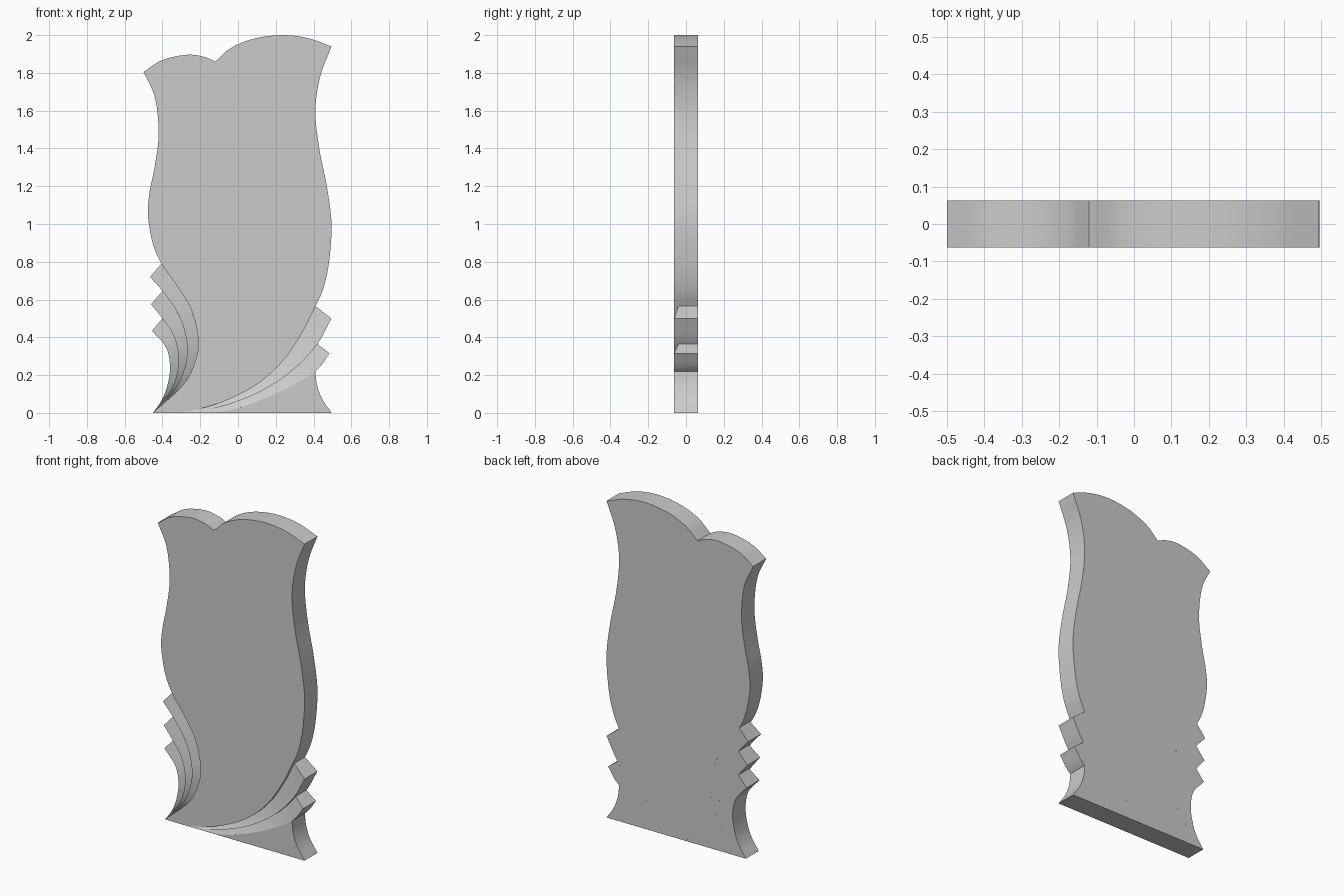
import bpy, bmesh
from mathutils import Vector

if "Cube" in bpy.data.objects:
    bpy.data.objects.remove(bpy.data.objects["Cube"])

FRONT, BACK, RECESS = -0.0625, 0.0625, 0.022
SEG = 8


def spline(pts, seg=SEG):
    """Catmull-Rom curve through the points."""
    p = [Vector(q) for q in pts]
    p = [2 * p[0] - p[1]] + p + [2 * p[-1] - p[-2]]
    out = []
    for i in range(1, len(p) - 2):
        a, b, c, d = p[i - 1:i + 3]
        for k in range(seg):
            t = k / seg
            out.append(0.5 * (2 * b + (c - a) * t + (2 * a - 5 * b + 4 * c - d) * t * t
                              + (3 * b - a - 3 * c + d) * t ** 3))
    return out + [p[-2]]


def resample(pts, n):
    """Evenly spaced points along a polyline."""
    d = [0.0]
    for a, b in zip(pts, pts[1:]):
        d.append(d[-1] + (b - a).length)
    out, j = [], 0
    for i in range(n):
        s = d[-1] * i / (n - 1)
        while j < len(pts) - 2 and d[j + 1] < s:
            j += 1
        out.append(pts[j].lerp(pts[j + 1], (s - d[j]) / (d[j + 1] - d[j])))
    return out


def finish(name, bm):
    bmesh.ops.remove_doubles(bm, verts=bm.verts, dist=1e-5)
    bmesh.ops.recalc_face_normals(bm, faces=bm.faces)
    me = bpy.data.meshes.new(name)
    bm.to_mesh(me)
    bm.free()
    ob = bpy.data.objects.new(name, me)
    bpy.context.collection.objects.link(ob)
    bpy.ops.object.select_all(action='DESELECT')
    ob.select_set(True)
    bpy.context.view_layer.objects.active = ob
    bpy.ops.object.shade_smooth_by_angle(angle=0.5)


def plate(name, outline):
    """Flat slab from a closed outline."""
    pts = [p for i, p in enumerate(outline) if (p - outline[i - 1]).length > 1e-5]
    bm = bmesh.new()
    f = bm.faces.new([bm.verts.new((p.x, FRONT, p.y)) for p in pts])
    ext = bmesh.ops.extrude_face_region(bm, geom=[f], use_keep_orig=True)
    vs = [g for g in ext['geom'] if isinstance(g, bmesh.types.BMVert)]
    bmesh.ops.translate(bm, verts=vs, vec=(0, BACK - FRONT, 0))
    finish(name, bm)


def leaf(name, inner, outer, n=40):
    """Slab whose front slopes from a recessed inner edge to a flush outer edge."""
    bm = bmesh.new()
    rows = []
    for i, (a, b) in enumerate(zip(resample(inner, n), resample(outer, n))):
        r = RECESS * (1 - (i / (n - 1)) ** 4)
        rows.append([bm.verts.new(v) for v in (
            (a.x, FRONT + r, a.y), (b.x, FRONT, b.y), (b.x, BACK, b.y), (a.x, BACK, a.y))])
    for p, q in zip(rows, rows[1:]):
        for k in range(4):
            m = (k + 1) % 4
            bm.faces.new((p[k], p[m], q[m], q[k]))
    bm.faces.new(rows[0])
    bm.faces.new(rows[-1])
    finish(name, bm)


# Main panel edges
top_left = spline([(-.5, 1.805), (-.4, 1.868), (-.27, 1.896), (-.18, 1.885), (-.12, 1.86)])
top_right = spline([(-.12, 1.86), (-.04, 1.93), (.08, 1.98), (.23, 2), (.37, 1.984), (.495, 1.94)])
right_side = spline([(.495, 1.94), (.435, 1.78), (.41, 1.6), (.43, 1.4), (.47, 1.2), (.495, 1),
                     (.482, .8), (.452, .66), (.41, .565), (.345, .435), (.25, .29), (.12, .165),
                     (-.03, .08), (-.17, .03), (-.31, 0)])
left_side = spline([(-.45, 0), (-.29, .15), (-.228, .27), (-.21, .38), (-.245, .54), (-.325, .675),
                    (-.405, .79), (-.452, .9), (-.477, 1.05), (-.468, 1.17), (-.44, 1.31),
                    (-.42, 1.48), (-.44, 1.67), (-.5, 1.805)])
plate("main_panel", top_left + top_right + right_side + left_side)

# Left leaves, each curve runs from leaf tip through the notch to the base
left = [left_side[:6 * SEG + 1][::-1]]
for pts in ([(-.465, .72), (-.4, .645), (-.32, .53), (-.275, .4), (-.273, .28), (-.325, .14), (-.45, 0)],
            [(-.46, .575), (-.4, .5), (-.337, .4), (-.315, .27), (-.35, .13), (-.45, 0)],
            [(-.455, .435), (-.38, .345), (-.36, .24), (-.375, .14), (-.405, .065), (-.45, 0)]):
    outer = spline(pts)
    leaf("left_leaf_%d" % len(left), left[-1], outer)
    left.append(outer[SEG:])

# Right leaves
right = [right_side[8 * SEG:]]
for pts in ([(.495, .5), (.42, .365), (.3, .235), (.15, .13), (-.02, .055), (-.22, 0)],
            [(.485, .315), (.41, .22), (.25, .125), (.1, .06), (-.02, .02), (-.13, 0)]):
    outer = spline(pts)
    leaf("right_leaf_%d" % len(right), right[-1], outer)
    right.append(outer[SEG:])

# Flat base corner under the right leaves
corner = spline([(.495, 0), (.445, .075), (.418, .15), (.41, .22)])
plate("base_corner", right[-1] + corner)
